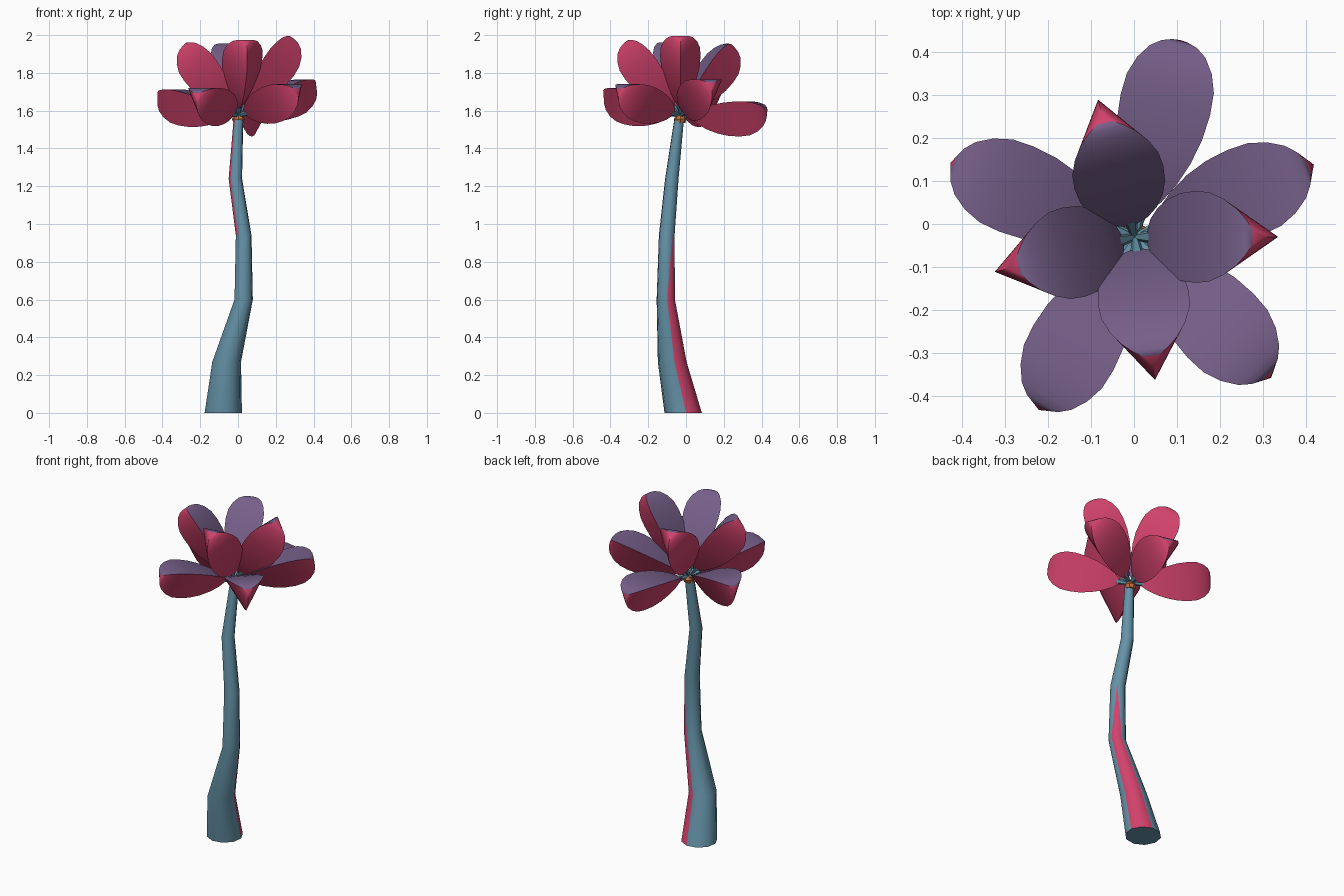
import bpy, bmesh, math
from mathutils import Vector

if "Cube" in bpy.data.objects:
    bpy.data.objects.remove(bpy.data.objects["Cube"])


def material(name, rgb):
    m = bpy.data.materials.new(name)
    m.diffuse_color = (*rgb, 1)
    m.use_nodes = True
    m.node_tree.nodes["Principled BSDF"].inputs["Base Color"].default_value = m.diffuse_color
    return m


BLUE = material("blue_bark", (0.13, 0.29, 0.39))
RED = material("crimson", (0.64, 0.055, 0.15))
PURPLE = material("dusty_purple", (0.18, 0.115, 0.25))
ORANGE = material("orange", (0.55, 0.17, 0.05))


def finish(bm, name, mats, angle=35):
    bmesh.ops.recalc_face_normals(bm, faces=bm.faces[:])
    me = bpy.data.meshes.new(name)
    bm.to_mesh(me)
    bm.free()
    for m in mats:
        me.materials.append(m)
    ob = bpy.data.objects.new(name, me)
    bpy.context.collection.objects.link(ob)
    bpy.context.view_layer.objects.active = ob
    ob.select_set(True)
    bpy.ops.object.shade_smooth_by_angle(angle=math.radians(angle))
    ob.select_set(False)
    return ob


def loft(bm, rings):
    """Skin closed rings with quads and capped ends; returns faces[segment][side]."""
    vs = [[bm.verts.new(p) for p in r] for r in rings]
    n = len(vs[0])
    grid = [[bm.faces.new((a[k], a[(k + 1) % n], b[(k + 1) % n], b[k]))
             for k in range(n)] for a, b in zip(vs, vs[1:])]
    bm.faces.new(vs[0][::-1])
    cap = bm.faces.new(vs[-1])
    return vs, grid, cap


# Bent, tapering trunk: x, y, z, radius
SIDES = 10
path = [(-0.078, -0.015, 0, 0.10), (-0.06, -0.073, 0.27, 0.077),
        (0.03, -0.107, 0.60, 0.049), (0.03, -0.102, 0.94, 0.042),
        (-0.014, -0.075, 1.24, 0.036), (0.002, -0.037, 1.55, 0.026)]
rings = [[(x + r * math.cos(math.pi / 4 + math.tau * k / SIDES),
           y + r * math.sin(math.pi / 4 + math.tau * k / SIDES), z)
          for k in range(SIDES)] for x, y, z, r in path]
bm = bmesh.new()
vs, grid, cap = loft(bm, rings)
# crimson streak up the back right, and a narrow one on the upper left
for seg in (0, 1):
    for k in (0, SIDES - 1):
        grid[seg][k].material_index = 1
for seg in (3, 4):
    grid[seg][4].material_index = 1
# the back streak ends in a point
low, high = vs[2], vs[3]
for k in (1, SIDES - 1):
    f = grid[2][0 if k == 1 else SIDES - 1]
    bm.faces.remove(f)
    bm.faces.new((low[0], low[k], high[0])).material_index = 1
    bm.faces.new((low[k], high[k], high[0]))
finish(bm, "trunk", [BLUE, RED], 50)

# Small orange hub between the stalks
HUB = Vector((0.002, -0.03, 1.57))
bm = bmesh.new()
loft(bm, [[(HUB.x + r * math.cos(a), HUB.y + r * math.sin(a), z)
           for a in [math.tau * k / 8 for k in range(8)]]
          for z, r in ((1.535, 0.026), (1.555, 0.034), (1.575, 0.024))])
finish(bm, "hub", [ORANGE], 20)

# Half width of a petal along its length
profile = [(0.13, 0.016), (0.20, 0.042), (0.30, 0.067), (0.42, 0.088),
           (0.55, 0.102), (0.68, 0.107), (0.79, 0.104), (0.88, 0.089),
           (0.95, 0.066), (0.985, 0.042), (1.0, 0.018)]


def petal(name, heading, elevation, length):
    h, e = math.radians(heading), math.radians(elevation)
    d = Vector((math.cos(h) * math.cos(e), math.sin(h) * math.cos(e), math.sin(e)))
    s = Vector((-math.sin(h), math.cos(h), 0))
    n = d.cross(s)

    # three-sided pod: purple upper face, crimson keel faces
    bm = bmesh.new()
    _, faces, end = loft(bm, [[HUB + d * t * length + s * w + n * w * 0.577,
                               HUB + d * t * length - s * w + n * w * 0.577,
                               HUB + d * t * length - n * w * 1.155]
                              for t, w in profile])
    for f in bm.faces:
        f.material_index = 0
    for row in faces:
        row[0].material_index = 1
    finish(bm, name, [RED, PURPLE], 40)

    # short stalk joining it to the hub
    bm = bmesh.new()
    loft(bm, [[HUB + d * t * length + r * (s * math.cos(a) + n * math.sin(a))
               for a in [math.tau * k / 6 for k in range(6)]]
              for t, r in ((0.0, 0.007), (0.24, 0.024))])
    finish(bm, name + "_stalk", [BLUE], 30)


lower = [(22, 21, 0.47), (77, 3, 0.47), (158, 13, 0.47), (241, 14, 0.47), (314, 17, 0.47)]
upper = [(105, 53, 0.47), (194, 53, 0.48), (278, 54, 0.49), (0, 56, 0.505)]
for i, p in enumerate(lower):
    petal(f"lower_petal_{i + 1}", *p)
for i, p in enumerate(upper):
    petal(f"upper_petal_{i + 1}", *p)
